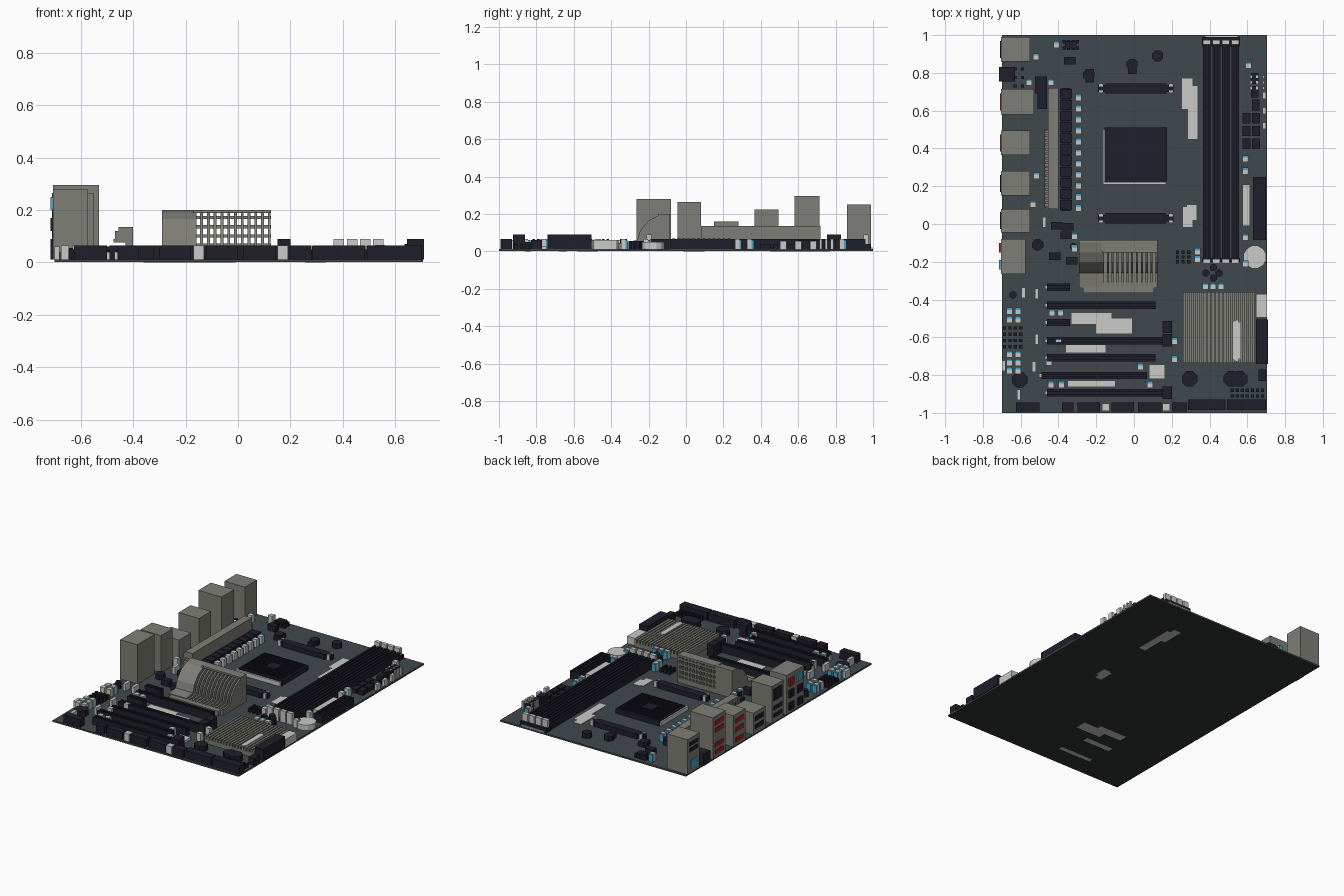
import bpy, bmesh, math
from mathutils import Matrix, Vector

default_cube = bpy.data.objects.get("Cube")
if default_cube:
    bpy.data.objects.remove(default_cube, do_unlink=True)


def material(name, *rgb):
    colour = [(c / 255) ** 2.2 for c in rgb] + [1]
    mat = bpy.data.materials.new(name)
    mat.use_nodes = True
    mat.diffuse_color = colour
    mat.node_tree.nodes["Principled BSDF"].inputs["Base Color"].default_value = colour
    return mat


BOARD = material("slate board", 66, 74, 78)
UNDER = material("board underside", 52, 54, 54)
DARK = material("dark plastic", 36, 36, 47)
METAL = material("grey metal", 126, 126, 118)
LIGHT = material("light plastic", 200, 200, 198)
BLUE = material("blue", 70, 165, 200)
RED = material("red", 165, 42, 42)
BASE = .012


def finish(name, bm, mat):
    bmesh.ops.recalc_face_normals(bm, faces=bm.faces)
    mesh = bpy.data.meshes.new(name)
    bm.to_mesh(mesh)
    bm.free()
    mesh.materials.append(mat)
    obj = bpy.data.objects.new(name, mesh)
    bpy.context.collection.objects.link(obj)
    return obj


def boxes(name, mat, items, top=.065, bottom=BASE):
    """Boxes given as x0, x1, y0, y1 and, if needed, their own bottom and top."""
    bm = bmesh.new()
    for item in items:
        x0, x1, y0, y1 = item[:4]
        z0, z1 = item[4:] or (bottom, top)
        size = Matrix.Diagonal((x1 - x0, y1 - y0, z1 - z0, 1))
        place = Matrix.Translation(((x0 + x1) / 2, (y0 + y1) / 2, (z0 + z1) / 2))
        bmesh.ops.create_cube(bm, size=1, matrix=place @ size)
    return finish(name, bm, mat)


def blocks(name, mat, centres, width, depth, top, bottom=BASE):
    w, d = width / 2, depth / 2
    return boxes(name, mat, [(x - w, x + w, y - d, y + d) for x, y in centres], top, bottom)


def rounds(name, mat, centres, radius, top, sides=8):
    bm = bmesh.new()
    turn = Matrix.Rotation(math.pi / sides, 4, "Z")
    for x, y in centres:
        place = Matrix.Translation((x, y, (top + BASE) / 2))
        bmesh.ops.create_cone(bm, cap_ends=True, segments=sides, radius1=radius, radius2=radius,
                              depth=top - BASE, matrix=place @ turn)
    return finish(name, bm, mat)


def prisms(name, mat, outline, spans):
    """Extrude a (y, z) outline along x over each span."""
    bm = bmesh.new()
    for x0, x1 in spans:
        face = bm.faces.new([bm.verts.new((x0, y, z)) for y, z in outline])
        new = bmesh.ops.extrude_face_region(bm, geom=[face])["geom"]
        verts = [v for v in new if isinstance(v, bmesh.types.BMVert)]
        bmesh.ops.translate(bm, verts=verts, vec=Vector((x1 - x0, 0, 0)))
    return finish(name, bm, mat)


def grid(x0, x1, columns, y0, y1, rows):
    return [(x0 + (x1 - x0) * i / (columns - 1), y0 + (y1 - y0) * j / (rows - 1))
            for i in range(columns) for j in range(rows)]


# Circuit board with a darker underside
board = boxes("circuit_board", BOARD, [(-.7, .705, -1, 1)], BASE, .001)
board.data.materials.append(UNDER)
for face in board.data.polygons:
    face.material_index = int(face.normal.z < -.5)

# Pale areas that go right through the board
boxes("board_inlays", LIGHT, [
    (.255, .31, .61, .77), (.285, .335, .45, .73), (.26, .31, -.015, .09), (.28, .33, .02, .1),
    (-.33, -.12, -.53, -.47), (-.2, -.01, -.58, -.5), (-.36, -.15, -.68, -.64),
    (-.35, -.1, -.86, -.83)], BASE + .003, 0)

# Rear connector shells: inner x, y range, height
shells = [(-.55, .86, .99, .25), (-.53, .58, .715, .295), (-.55, .365, .495, .225),
          (-.55, .15, .28, .16), (-.55, -.045, .08, .265), (-.575, -.265, -.08, .28)]
boxes("port_shells", METAL, [(-.705, x, y0, y1, BASE, h) for x, y0, y1, h in shells])


def sockets(name, mat, y, width, heights, tall=.03, out=.709):
    boxes(name, mat, [(-out, -.7, y - width / 2, y + width / 2, z - tall / 2, z + tall / 2)
                      for z in heights])


sockets("rear_port_upper", DARK, .925, .09, (.17, .21), .025)
sockets("rear_port_lower", BLUE, .925, .07, (.07,), .06)
sockets("red_ports_tall", RED, .647, .09, (.05, .1, .2, .25))
sockets("red_ports_short", RED, .43, .09, (.05, .12, .18))
sockets("dark_ports", DARK, .215, .09, (.06, .115))
sockets("network_port", DARK, .018, .09, (.2,), .08)
sockets("network_lower_ports", DARK, .018, .09, (.06, .11), .025)
for y, colours in ((-.125, (DARK, DARK, RED)), (-.215, (DARK, DARK, BLUE))):
    for z, colour in zip((.06, .145, .225), colours):
        sockets("audio_jack", colour, y, .05, (z,), .05, .716)
boxes("rear_black_socket", DARK, [(-.715, -.63, .755, .83)], .09)

# Regulator heat sink with ledges and teeth
boxes("regulator_heatsink", METAL, [
    (-.455, -.4, .08, .72, .1, .135), (-.43, -.4, .08, .72, BASE, .1),
    (-.475, -.4, .08, .5, .075, .09), (-.475, -.4, .08, .5, .045, .06)])
blocks("regulator_teeth", METAL, grid(-.46, -.44, 2, .09, .49, 18), .02, .013, .12, .09)
blocks("choke_row", DARK, grid(-.36, -.36, 2, .1, .69, 11)[:11], .062, .052, .06)
boxes("choke_strip", DARK, [(-.385, -.335, .07, .72)], .045)

# Stepped chipset heat sink: solid side, fins and cross shelves
outline = [(-.33, BASE), (-.33, .05), (-.26, .06), (-.245, .11), (-.2, .165),
           (-.15, .19), (-.1, .2), (-.085, .2), (-.085, BASE)]
fins = [(-.17 + .0258 * i, -.159 + .0258 * i) for i in range(12)]
prisms("chipset_heatsink", METAL, outline, [(-.29, -.17)] + fins)
boxes("chipset_shelves", METAL, [(-.17, .125, -.15, -.085, z, z + .012)
                               for z in (.06, .095, .13, .165, .188)])
boxes("chipset_base", METAL, [(-.29, .125, -.34, -.085), (-.27, .105, -.365, -.34)], .045)

# Low finned heat sink with a pale bar
boxes("low_heatsink_base", METAL, [(.26, .64, -.735, -.36)], .04)
boxes("low_heatsink_fins", METAL, [(.26 + .0215 * i, .275 + .0215 * i, -.735, -.36)
                                  for i in range(18)], .062)
boxes("low_heatsink_bar", LIGHT, [(.525, .56, -.715, -.52), (.532, .553, -.725, -.51)], .066)

# Processor socket and its brackets
boxes("processor_socket", DARK, [(-.155, .175, .225, .51)], .045)
contacts = [(x, y) for x, y in grid(-.135, .155, 14, .245, .49, 12)
            if abs(x - .01) > .05 or abs(y - .37) > .05]
blocks("socket_contacts", DARK, contacts, .012, .011, .052, .045)
boxes("socket_centre", DARK, [(-.03, .05, .335, .41)], .052)
boxes("socket_lever", LIGHT, [(-.165, -.155, .21, .5), (-.165, .17, .21, .222)], .04)
for y in (.718, .03):
    boxes("cooler_bracket", DARK, [(-.19, .21, y - .018, y + .018), (-.15, .17, y - .027, y + .027)], .045)
    blocks("bracket_clips", LIGHT, grid(-.175, .195, 2, y - .018, y + .018, 2), .022, .014, .05)

# Memory slots: rails, floor and latches
for i in range(4):
    x = .365 + .05 * i
    boxes("memory_slot", DARK, [(x, x + .014, -.19, .96), (x + .028, x + .042, -.19, .96),
                              (x, x + .042, -.19, .96, BASE, .05)])
    boxes("memory_latches", LIGHT, [(x, x + .04, y, y + .025) for y in (-.21, .95)], .09)
boxes("memory_slot_ends", DARK, [(.36, .562, -.2, -.18), (.36, .562, .94, .99)], .04)
boxes("memory_edge_strip", LIGHT, [(.375, .55, .985, .998)], .02)

# Expansion slots: start, end, centre y
for x0, x1, y in ((-.46, -.34, -.335), (-.46, .115, -.43), (-.46, -.34, -.522), (-.46, .16, -.618),
                  (-.46, .115, -.708), (-.49, .07, -.802), (-.46, .16, -.893)):
    boxes("expansion_slot", DARK, [(x0, x1, y - .019, y - .006), (x0, x1, y + .006, y + .019),
                                 (x0, x1, y - .019, y + .019, BASE, .05)])
    boxes("slot_key", LIGHT, [(x0 - .012, x0, y - .01, y + .01)], .04)
blocks("slot_latches", DARK, [(.175, -.545), (.175, -.615), (.175, -.893)], .05, .065, .09)

# Front edge headers
boxes("front_headers", DARK, [(a, b, -.992, -.945) for a, b in (
    (-.625, -.5), (-.38, -.32), (-.3, -.18), (-.12, 0), (.02, .145), (.2, .28))])
boxes("front_long_headers", DARK, [(.285, .485, -.985, -.93), (.492, .7, -.985, -.93)])
boxes("front_light_headers", LIGHT, [(-.17, -.13, -.99, -.95), (.15, .19, -.99, -.95)])

# Left edge sockets and headers
boxes("drive_sockets", DARK, [(.645, .71, -.74, -.505)], .09)
boxes("drive_light_socket", LIGHT, [(.645, .705, -.495, -.37)], .062)
boxes("power_socket", DARK, [(.63, .7, -.085, .25)])
blocks("power_socket_cells", DARK, grid(.648, .682, 2, -.065, .23, 12), .024, .018, .07)
boxes("power_light_strip", LIGHT, [(.575, .615, -.01, .21)], .05)
blocks("left_chip_row", DARK, grid(.595, .645, 2, .425, .56, 3), .042, .055, .04)
blocks("left_headers", DARK, [(.645, .63), (.64, .7), (.64, .77), (.68, -.8)], .04, .06, .06)
blocks("left_light_pins", LIGHT, grid(.62, .685, 3, .72, .78, 3), .012, .015, .065)
blocks("left_light_parts", LIGHT, [(.69, .52), (.69, .6), (.69, .68)], .02, .035, .055)
rounds("coin_battery", LIGHT, [(.64, -.175)], .062, .05, 12)

# Chips, coils and dark components
rounds("large_coils", DARK, [(.295, -.82), (-.605, -.825), (.515, -.82), (.56, -.82)], .044, .05)
rounds("small_coils", DARK, [(-.01, .845), (.125, .89), (-.51, -.11), (-.24, .79)], .032, .045)
blocks("tall_chip", DARK, [(-.235, .785), (-.01, .83)], .045, .07, .04)
boxes("rear_chip", DARK, [(-.525, -.46, .69, .78), (-.51, -.46, .61, .69)], .06)
blocks("dark_headers", DARK, [(-.335, .95), (-.34, .865), (-.33, -.195), (-.35, -.015),
                            (-.41, -.01), (-.42, -.17), (-.36, -.06)], .06, .04, .05)
rounds("dark_capacitors", DARK, [(.38, -.26), (.42, -.23), (.42, -.285), (.45, -.26),
                               (-.64, -.375), (-.32, -.12)], .02, .055)
blocks("fine_pins", DARK, grid(.52, .68, 7, -.91, -.88, 2) + grid(-.685, -.6, 4, -.65, -.55, 4)
       + grid(.23, .29, 3, -.2, -.15, 3) + grid(-.63, -.59, 2, .73, .82, 3)
       + grid(-.37, -.3, 4, .93, .965, 2), .017, .017, .04)
blocks("light_uprights", LIGHT, [(-.585, -.365), (-.515, -.37), (-.515, -.61), (-.53, -.755),
                               (-.61, -.905), (-.475, .01), (-.69, -.75)], .02, .055, .06)
boxes("light_square_part", LIGHT, [(.08, .165, -.82, -.745)], .03)

# Capacitors, pale at the front and blue at the back
capacitors = grid(-.293, -.293, 2, .085, .67, 11)[:11]
capacitors += grid(-.66, -.615, 2, -.505, -.46, 2) + grid(-.66, -.615, 2, -.775, -.69, 3)
capacitors += grid(-.315, -.315, 2, -.13, -.065, 2)[:2] + grid(.335, .335, 2, -.185, -.145, 2)[:2]
capacitors += grid(.378, .46, 3, -.33, -.33, 2)[::2] + grid(-.435, -.39, 2, -.47, -.47, 2)[::2]
capacitors += [(-.52, .885), (-.555, .75), (-.41, .95), (-.515, .255), (-.535, .105), (-.44, .75),
               (.59, .345), (.59, .28), (.59, -.07), (.59, -.21), (.605, .84), (-.44, -.85),
               (-.385, -.85), (.085, -.85), (.215, -.715), (.035, -.755), (-.45, -.73),
               (-.4, -.62), (.215, -.62)]
blocks("capacitor_fronts", LIGHT, [(x, y - .006) for x, y in capacitors], .032, .024, .065)
blocks("capacitor_backs", BLUE, [(x, y + .012) for x, y in capacitors], .032, .012, .062)
